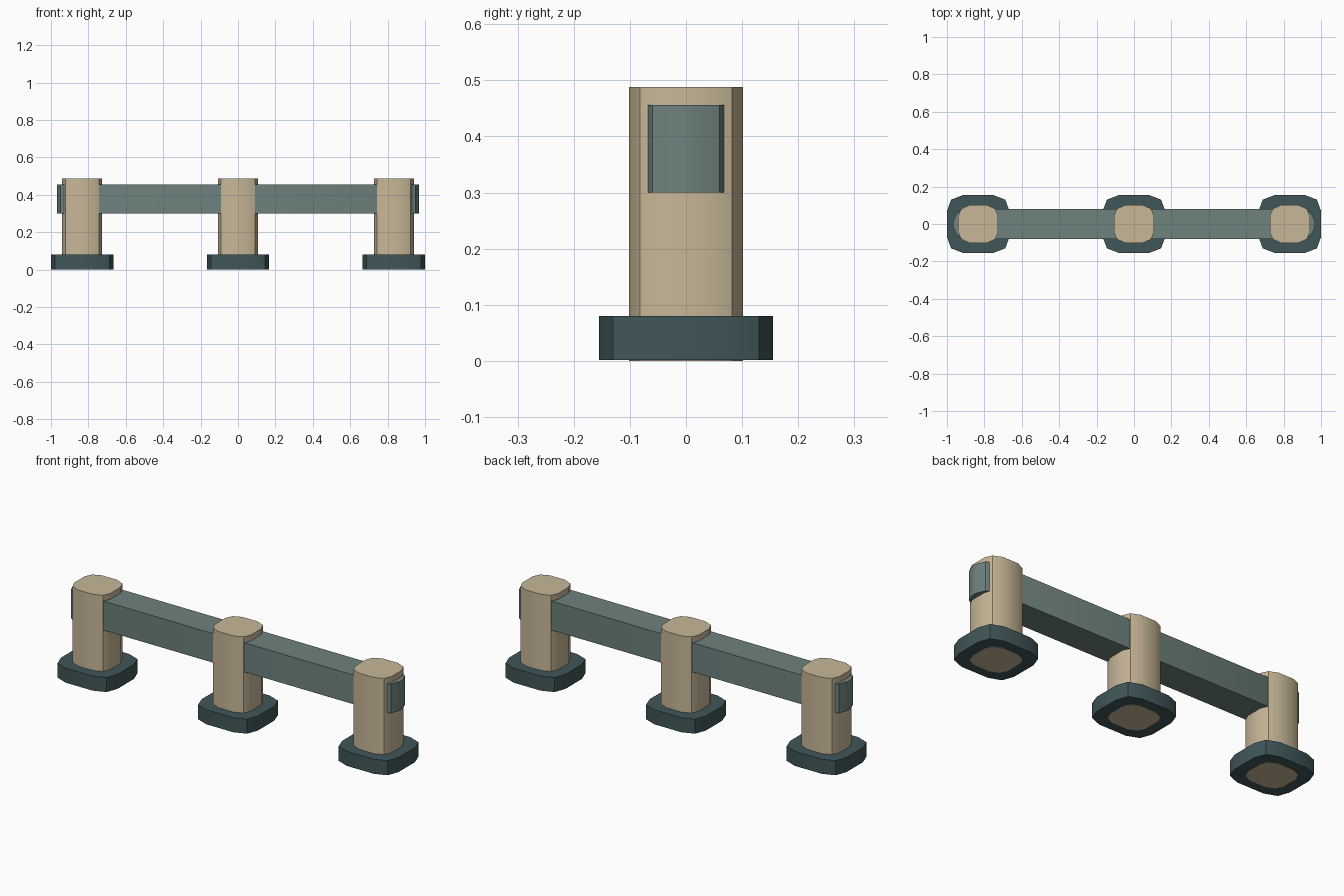
import bpy, bmesh, math

if "Cube" in bpy.data.objects:
    bpy.data.objects.remove(bpy.data.objects["Cube"])


def material(name, rgb):
    m = bpy.data.materials.new(name)
    m.diffuse_color = (*rgb, 1.0)
    m.use_nodes = True
    m.node_tree.nodes["Principled BSDF"].inputs["Base Color"].default_value = m.diffuse_color
    return m


TAN = material("tan post", (0.578, 0.474, 0.314))
DARK = material("dark slate", (0.051, 0.093, 0.098))
RAIL = material("grey green", (0.156, 0.223, 0.205))


def prism(name, quarter, z0, z1, mat, x=0.0):
    """Upright 12-sided prism; quarter is the +x +y corner, mirrored to all four."""
    q = quarter
    ring = (q + [(-a, b) for a, b in reversed(q)]
            + [(-a, -b) for a, b in q] + [(a, -b) for a, b in reversed(q)])
    bm = bmesh.new()
    low = [bm.verts.new((a, b, z0)) for a, b in ring]
    high = [bm.verts.new((a, b, z1)) for a, b in ring]
    n = len(ring)
    bm.faces.new(low[::-1])
    bm.faces.new(high)
    for i in range(n):
        j = (i + 1) % n
        bm.faces.new((low[i], low[j], high[j], high[i]))
    me = bpy.data.meshes.new(name)
    bm.to_mesh(me)
    bm.free()
    me.materials.append(mat)
    ob = bpy.data.objects.new(name, me)
    ob.location.x = x
    bpy.context.collection.objects.link(ob)
    # smooth sides, sharp at the corners and rims
    bpy.ops.object.select_all(action='DESELECT')
    ob.select_set(True)
    bpy.context.view_layer.objects.active = ob
    bpy.ops.object.shade_smooth_by_angle(angle=math.radians(30))
    return ob


# three posts, each standing through a rounded foot
for side, x in (("left", -0.833), ("middle", 0.0), ("right", 0.833)):
    prism(side + "_foot", [(0.167, 0.07), (0.145, 0.13), (0.08, 0.155)],
          0.002, 0.08, DARK, x)
    prism(side + "_post", [(0.107, 0.045), (0.09, 0.082), (0.045, 0.102)],
          0.0, 0.488, TAN, x)

# one long rail passing through all posts
prism("rail", [(0.967, 0.015), (0.948, 0.06), (0.9, 0.08)], 0.3, 0.456, RAIL)
